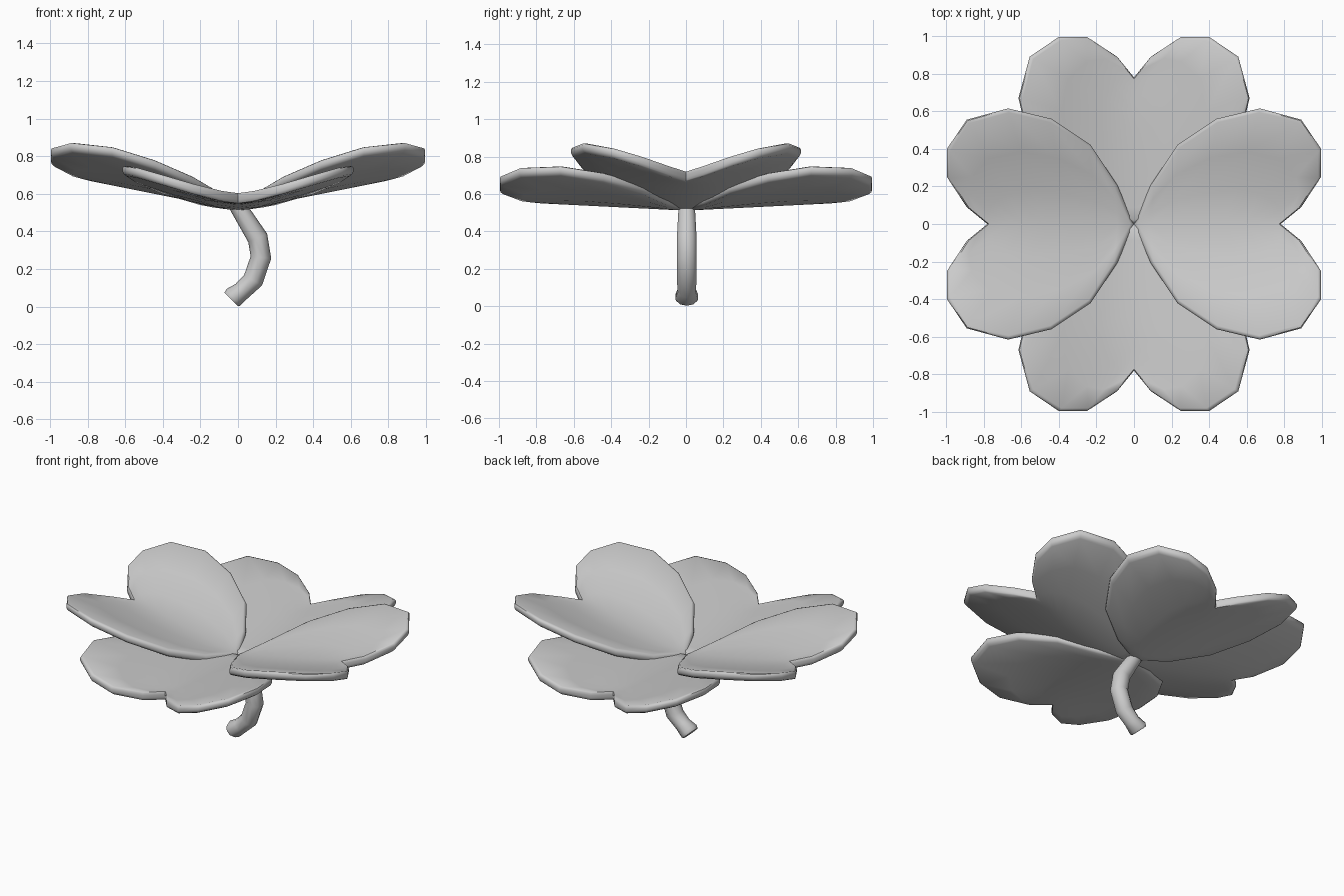
import bpy, bmesh, math
from mathutils import Vector

if "Cube" in bpy.data.objects:
    bpy.data.objects.remove(bpy.data.objects["Cube"])

# Half outline of a heart-shaped leaf: u along the midrib, v sideways
OUTLINE = [(0, 0), (0.09, 0.21), (0.23, 0.42), (0.44, 0.56), (0.67, 0.615), (0.89, 0.555),
           (0.995, 0.40), (0.995, 0.25), (0.89, 0.09), (0.78, 0)]
# Midrib points joined to the outline points
MIDRIB = [0, 0.07, 0.18, 0.33, 0.48, 0.58, 0.65, 0.70, 0.745, 0.78]
HALF = 0.027


def finish(name, bm, angle):
    bmesh.ops.recalc_face_normals(bm, faces=bm.faces)
    me = bpy.data.meshes.new(name)
    bm.to_mesh(me)
    bm.free()
    ob = bpy.data.objects.new(name, me)
    bpy.context.collection.objects.link(ob)
    bpy.ops.object.select_all(action='DESELECT')
    ob.select_set(True)
    bpy.context.view_layer.objects.active = ob
    bpy.ops.object.shade_smooth_by_angle(angle=math.radians(angle))
    return ob


def leaf(name, turn, rise):
    bm = bmesh.new()
    c, s = math.cos(turn), math.sin(turn)

    def vert(u, v, dz):
        # Softly rounded valley along the midrib
        fold = 0.35 * (math.hypot(v, 0.2) - 0.2) * (0.8 + 0.2 * min(1, u / 0.6))
        return bm.verts.new((u * c - v * s, u * s + v * c, 0.538 + rise * u + fold + dz))

    def shrink(u, k):
        return 0.55 + (u - 0.55) * k

    full = OUTLINE + [(u, -v) for u, v in OUTLINE[-2:0:-1]]
    n = len(full)
    # Rounded rim from the top cap edge to the bottom cap edge
    rings = []
    for k, dz in ((0.965, HALF), (0.99, HALF * 0.75), (1, 0.3 * HALF),
                  (1, -0.3 * HALF), (0.99, -HALF * 0.75), (0.965, -HALF)):
        rings.append([vert(shrink(u, k), v * k, dz) for u, v in full])
    for a, b in zip(rings, rings[1:]):
        for i in range(n):
            j = (i + 1) % n
            bm.faces.new((a[i], a[j], b[j], b[i]))
    # Caps: rows of faces from the midrib out to the rim
    for ring, dz in ((rings[0], HALF), (rings[-1], -HALF)):
        mid = [ring[0]] + [vert(shrink(m, 0.965), 0, dz) for m in MIDRIB[1:-1]] + [ring[9]]
        for side in (1, -1):
            rows = [mid]
            for f in (0.3, 0.65):
                rows.append([mid[0]] + [vert(shrink(m + (u - m) * f, 0.965), side * v * f * 0.965, dz)
                                        for m, (u, v) in zip(MIDRIB[1:-1], OUTLINE[1:-1])] + [mid[9]])
            rows.append([ring[(side * i) % n] for i in range(10)])
            for a, b in zip(rows, rows[1:]):
                for i in range(9):
                    quad = [a[i], b[i], b[i + 1], a[i + 1]]
                    bm.faces.new(list(dict.fromkeys(quad)))
    return finish(name, bm, 50)


# Upper pair along x, lower pair along y
leaf("leaf_right", 0, 0.20)
leaf("leaf_back", math.pi / 2, 0.05)
leaf("leaf_left", math.pi, 0.20)
leaf("leaf_front", -math.pi / 2, 0.05)

# Curved stem with a flared foot: x, z, radius, sideways flare
PATH = [(-0.005, 0.54, 0.045, 1), (0.105, 0.365, 0.055, 1), (0.122, 0.262, 0.055, 1),
        (0.08, 0.14, 0.055, 1), (0.02, 0.083, 0.05, 1), (-0.026, 0.049, 0.057, 1.12),
        (-0.037, 0.038, 0.05, 1.15)]
SIDES = 10
bm = bmesh.new()
rings = []
for i, (x, z, r, flare) in enumerate(PATH):
    a, b = PATH[max(i - 1, 0)], PATH[min(i + 1, len(PATH) - 1)]
    t = Vector((b[0] - a[0], 0, b[1] - a[1])).normalized()
    side = Vector((-t.z, 0, t.x))
    rings.append([bm.verts.new(Vector((x, 0.004, z)) + side * (r * math.cos(q))
                               + Vector((0, r * flare * math.sin(q), 0)))
                  for q in (2 * math.pi * k / SIDES for k in range(SIDES))])
for a, b in zip(rings, rings[1:]):
    for k in range(SIDES):
        j = (k + 1) % SIDES
        bm.faces.new((a[k], a[j], b[j], b[k]))
bm.faces.new(rings[0])
bm.faces.new(rings[-1])
finish("stem", bm, 50)
